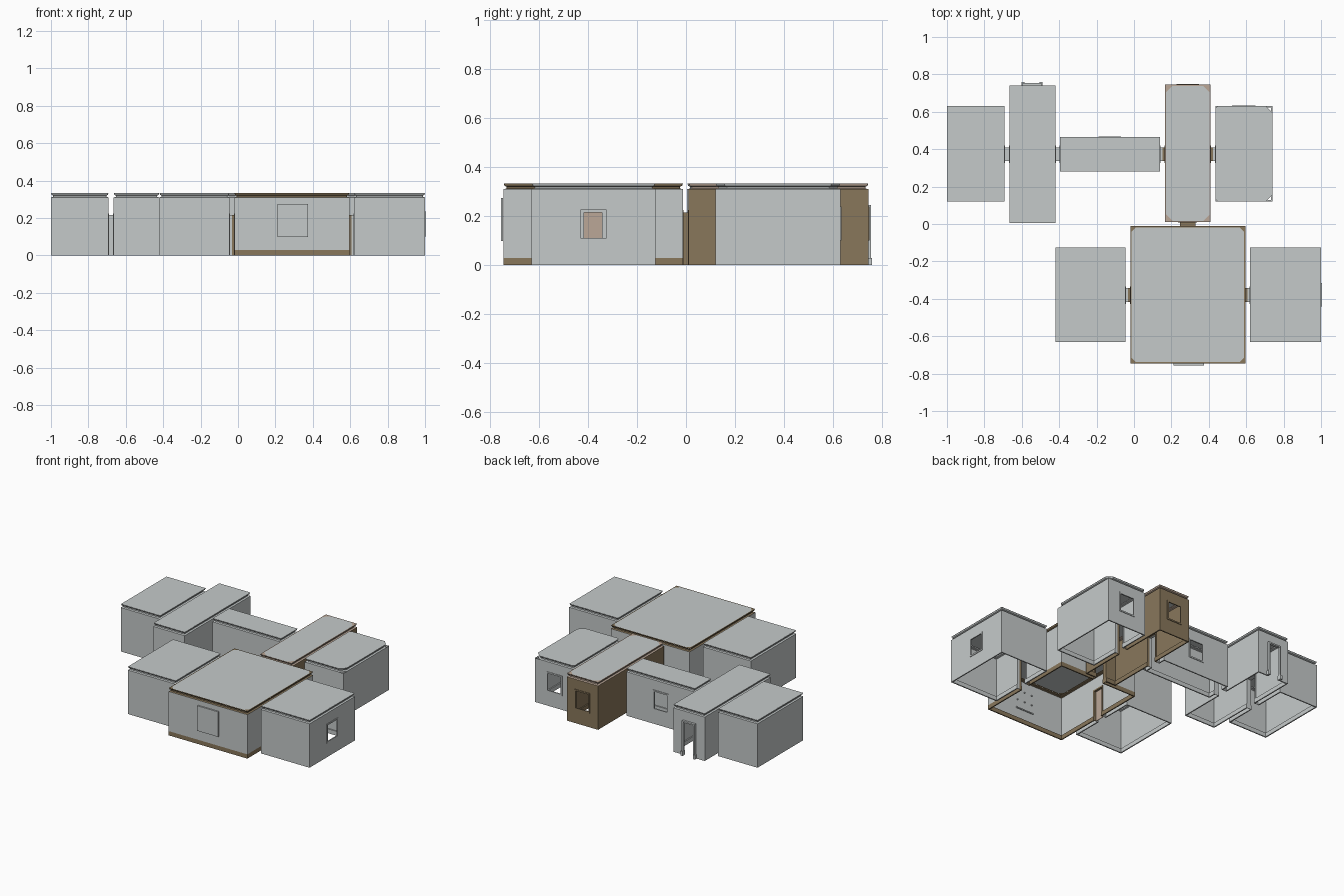
import bpy, bmesh
from mathutils import Vector

if "Cube" in bpy.data.objects:
    bpy.data.objects.remove(bpy.data.objects["Cube"])

def mat(name, c):
    m = bpy.data.materials.new(name)
    m.diffuse_color = (*c, 1)
    m.use_nodes = True
    m.node_tree.nodes["Principled BSDF"].inputs["Base Color"].default_value = m.diffuse_color
    return m

GREY = mat("pale_grey", (0.56, 0.59, 0.59))
BROWN = mat("olive_brown", (0.25, 0.185, 0.105))
TAN = mat("tan", (0.50, 0.39, 0.31))

WALL_TOP, ROOF_Z, BASE_H, T = 0.31, 0.334, 0.03, 0.008

def finish(bm, name, *mats):
    me = bpy.data.meshes.new(name)
    bm.to_mesh(me)
    bm.free()
    for m in mats:
        me.materials.append(m)
    ob = bpy.data.objects.new(name, me)
    bpy.context.collection.objects.link(ob)
    return ob

def face(bm, pts, normal, idx=0):
    f = bm.faces.new([bm.verts.new(p) for p in pts])
    f.normal_update()
    if f.normal.dot(Vector(normal)) < 0:
        f.normal_flip()
    f.material_index = idx

def box(bm, x0, x1, y0, y1, z0, z1):
    g = bmesh.ops.create_cube(bm, size=1)
    for v in g["verts"]:
        v.co = ((x0 + x1) / 2 + v.co.x * (x1 - x0), (y0 + y1) / 2 + v.co.y * (y1 - y0),
                (z0 + z1) / 2 + v.co.z * (z1 - z0))

# name: x0, x1, y0, y1, wall, trim, cornice, roof corner cuts (SW, SE, NE, NW)
S, M = 0.012, 0.035
ROOMS = {
    "far_left_room": (-1.0, -0.692, 0.12, 0.63, GREY, GREY, GREY, (S, S, S, S)),
    "left_hall": (-0.665, -0.42, 0.005, 0.74, GREY, GREY, GREY, (M, M, M, M)),
    "corridor": (-0.395, 0.14, 0.28, 0.465, GREY, GREY, GREY, (S, S, S, S)),
    "brown_hall": (0.165, 0.41, 0.01, 0.745, BROWN, BROWN, TAN, (M, M, M, M)),
    "back_right_room": (0.435, 0.74, 0.12, 0.63, GREY, GREY, GREY, (S, M, M, S)),
    "main_room": (-0.02, 0.595, -0.745, -0.012, GREY, BROWN, BROWN, (0.025,) * 4),
    "front_left_room": (-0.42, -0.045, -0.63, -0.125, GREY, GREY, GREY, (S, S, S, S)),
    "front_right_room": (0.62, 1.0, -0.63, -0.125, GREY, GREY, GREY, (S, S, S, S)),
}
# Openings: (room, axis, side) -> list of (a0, a1, z0, z1)
HOLES = {
    ("left_hall", 1, 1): [(-0.585, -0.505, 0, 0.235)],
    ("corridor", 1, 1): [(-0.18, -0.08, 0.11, 0.23)],
    ("brown_hall", 1, 1): [(0.238, 0.338, 0.11, 0.23)],
    ("back_right_room", 1, 1): [(0.535, 0.64, 0.11, 0.23)],
    ("front_right_room", 0, 1): [(-0.43, -0.325, 0.11, 0.225)],
}
# Doorways: lower room, upper room, axis, span
DOORS = [
    ("far_left_room", "left_hall", 0, 0.337, 0.41), ("left_hall", "corridor", 0, 0.337, 0.41),
    ("corridor", "brown_hall", 0, 0.337, 0.41), ("brown_hall", "back_right_room", 0, 0.337, 0.41),
    ("main_room", "brown_hall", 1, 0.245, 0.328),
    ("front_left_room", "main_room", 0, -0.417, -0.343),
    ("main_room", "front_right_room", 0, -0.417, -0.343),
]
DOOR_H = 0.215
for lo, hi, ax, a, b in DOORS:
    HOLES.setdefault((lo, ax, 1), []).append((a, b, 0, DOOR_H))
    HOLES.setdefault((hi, ax, -1), []).append((a, b, 0, DOOR_H))

def put(ax, c, a, z):
    return (c, a, z) if ax == 0 else (a, c, z)

def slab(bm, ax, c0, c1, a0, a1, z0, z1):
    c0, c1 = sorted((c0, c1))
    box(bm, *((c0, c1, a0, a1) if ax == 0 else (a0, a1, c0, c1)), z0, z1)

def sheet(bm, ax, side, c, a0, a1, z0, z1, holes):
    # flat wall split on a grid, leaving the openings out
    us = sorted({a0, a1, *(h[i] for h in holes for i in (0, 1))})
    vs = sorted({z0, z1, *(min(max(h[i], z0), z1) for h in holes for i in (2, 3))})
    n = put(ax, side, 0, 0)
    for u0, u1 in zip(us, us[1:]):
        for v0, v1 in zip(vs, vs[1:]):
            u, v = (u0 + u1) / 2, (v0 + v1) / 2
            if not any(h[0] < u < h[1] and h[2] < v < h[3] for h in holes):
                face(bm, [put(ax, c, u0, v0), put(ax, c, u1, v0),
                          put(ax, c, u1, v1), put(ax, c, u0, v1)], n)

def outline(x0, x1, y0, y1, d, cuts, z):
    x0, x1, y0, y1 = x0 + d, x1 - d, y0 + d, y1 - d
    a, b, c, e = cuts
    return [(x0 + a, y0, z), (x1 - b, y0, z), (x1, y0 + b, z), (x1, y1 - c, z),
            (x1 - c, y1, z), (x0 + e, y1, z), (x0, y1 - e, z), (x0, y0 + a, z)]

for name, (x0, x1, y0, y1, wall, trim, corn, cuts) in ROOMS.items():
    walls, base, frames = bmesh.new(), bmesh.new(), bmesh.new()
    for ax in (0, 1):
        a0, a1 = (y0, y1) if ax == 0 else (x0, x1)
        for side in (-1, 1):
            c = ((x0, x1) if ax == 0 else (y0, y1))[side > 0]
            holes = HOLES.get((name, ax, side), [])
            sheet(walls, ax, side, c, a0, a1, BASE_H, WALL_TOP, holes)
            # skirting between the doors
            s = a0
            for h in sorted(h for h in holes if h[2] == 0):
                slab(base, ax, c, c - side * T, s, h[0], 0, BASE_H)
                s = h[1]
            slab(base, ax, c, c - side * T, s, a1, 0, BASE_H)
            # door and window surrounds
            for u0, u1, v0, v1 in holes:
                w = 0.01
                o, i = c + side * (0.004 if v0 else 0.002), c - side * 0.004
                slab(frames, ax, o, i, u0 - w, u0, v0, v1 + w)
                slab(frames, ax, o, i, u1, u1 + w, v0, v1 + w)
                slab(frames, ax, o, i, u0, u1, v1, v1 + w)
                if v0:
                    slab(frames, ax, o, i, u0 - w, u1 + w, v0 - w, v0)
    finish(walls, name + "_walls", wall)
    finish(base, name + "_skirting", trim)
    if frames.faces:
        finish(frames, name + "_frames", trim)
    else:
        frames.free()

    # grooved cornice under the roof edge
    bm = bmesh.new()
    open_corner = name == "back_right_room"
    ccuts = cuts if open_corner else (0.002,) * 4
    rings = [outline(x0, x1, y0, y1, d, ccuts, z) for d, z in
             ((0, WALL_TOP), (0.012, 0.313), (0.012, 0.32), (0.004, 0.324), (0.001, 0.333))]
    mid = Vector(((x0 + x1) / 2, (y0 + y1) / 2, 0.32))
    for r0, r1 in zip(rings, rings[1:]):
        for i in range(8):
            j = (i + 1) % 8
            q = [r0[i], r0[j], r1[j], r1[i]]
            face(bm, q, sum((Vector(p) for p in q), Vector()) / 4 - mid)
    finish(bm, name + "_cornice", corn)

    # roof with cut corners, filled in with the cornice colour
    bm = bmesh.new()
    d = 0.006 if corn != GREY else 0
    o = outline(x0, x1, y0, y1, d, cuts, ROOF_Z)
    face(bm, o, (0, 0, 1))
    if not open_corner:
        for k, (cx, cy) in enumerate(((x0, y0), (x1, y0), (x1, y1), (x0, y1))):
            face(bm, [o[2 * k - 1], o[2 * k], (cx, cy, ROOF_Z)], (0, 0, 1), 1)
        if d:
            for k, (p, q) in enumerate((((x0, y0), (x1, y0)), ((x1, y0), (x1, y1)),
                                        ((x1, y1), (x0, y1)), ((x0, y1), (x0, y0)))):
                face(bm, [(*p, ROOF_Z), (*q, ROOF_Z), o[2 * k + 1], o[2 * k]], (0, 0, 1), 1)
    finish(bm, name + "_roof", GREY, corn)

# Short passages, each half coloured like its room
for lo, hi, ax, a, b in DOORS:
    c0, c1 = ROOMS[lo][2 * ax + 1], ROOMS[hi][2 * ax]
    m = (c0 + c1) / 2
    for room, p, q in ((lo, c0, m), (hi, m, c1)):
        bm = bmesh.new()
        for u, s in ((a, -1), (b, 1)):
            face(bm, [put(ax, p, u, 0), put(ax, q, u, 0), put(ax, q, u, DOOR_H),
                      put(ax, p, u, DOOR_H)], put(ax, 0, s, 0))
        face(bm, [put(ax, p, a, DOOR_H), put(ax, q, a, DOOR_H), put(ax, q, b, DOOR_H),
                  put(ax, p, b, DOOR_H)], (0, 0, 1))
        finish(bm, room + "_passage", ROOMS[room][5])

def part(name, m, *boxes):
    bm = bmesh.new()
    for b in boxes:
        box(bm, *b)
    finish(bm, name, m)

# Tan door, outer porch, front panel and its small knobs on the inside
part("tan_door", TAN, (-0.034, -0.031, -0.417, -0.343, 0, DOOR_H))
part("back_porch", GREY, (-0.595, -0.585, 0.74, 0.755, 0, 0.245),
     (-0.505, -0.495, 0.74, 0.755, 0, 0.245), (-0.585, -0.505, 0.74, 0.755, 0.235, 0.245),
     (-0.602, -0.585, 0.74, 0.76, 0, BASE_H), (-0.505, -0.488, 0.74, 0.76, 0, BASE_H))
part("front_panel", GREY, (0.21, 0.373, -0.756, -0.746, 0.098, 0.275))
part("panel_knobs", GREY, (0.22, 0.36, -0.744, -0.738, 0.1, 0.108),
     *[(x, x + 0.008, -0.744, -0.738, z, z + 0.008)
       for x in (0.23, 0.287, 0.345) for z in (0.16, 0.23)])
